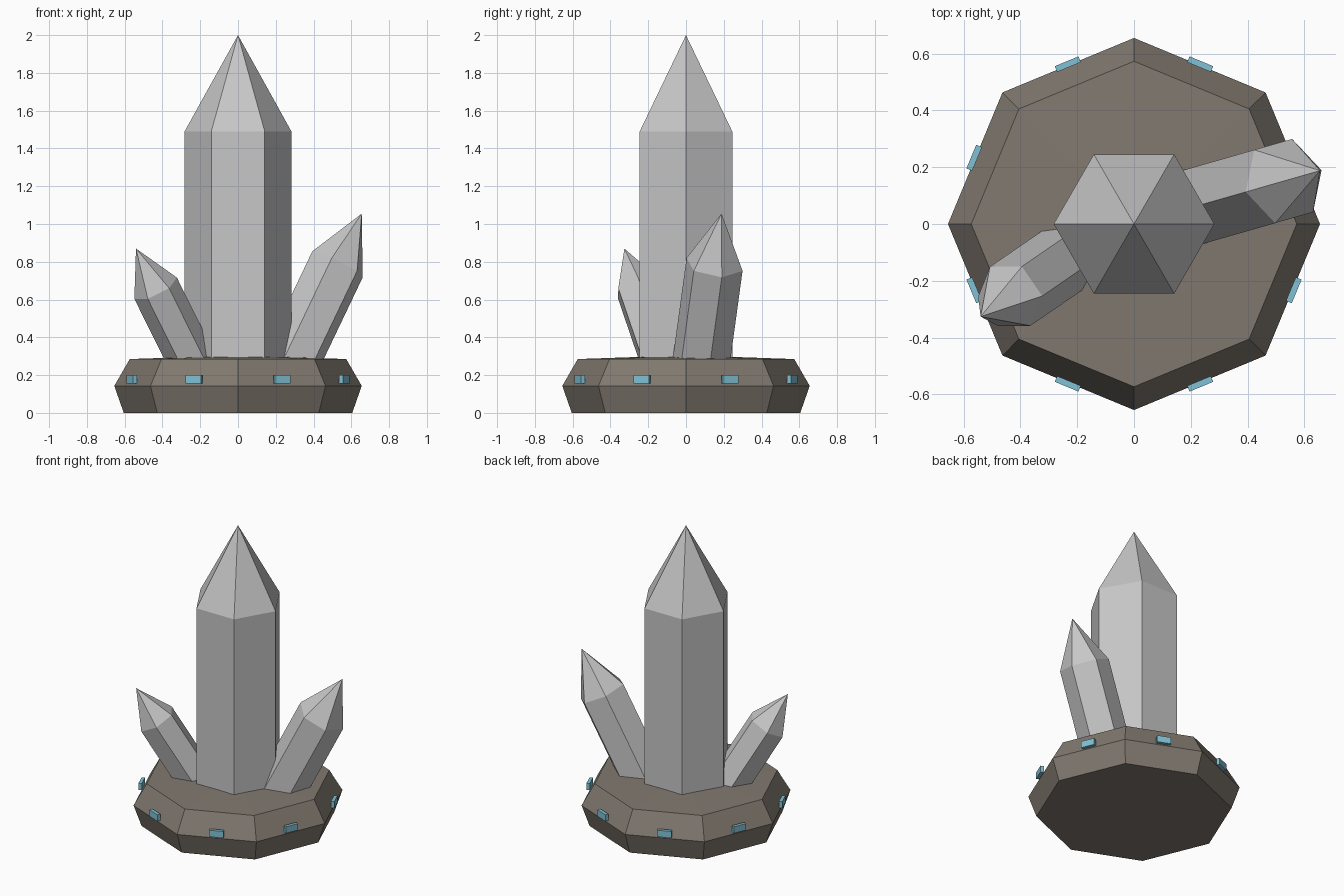
import bpy, bmesh
from math import radians, sin, cos, pi
from mathutils import Matrix, Vector

cube = bpy.data.objects.get("Cube")
if cube:
    bpy.data.objects.remove(cube, do_unlink=True)


def material(name, rgb):
    mat = bpy.data.materials.new(name)
    mat.use_nodes = True
    color = (*rgb, 1)
    mat.diffuse_color = color
    mat.node_tree.nodes["Principled BSDF"].inputs["Base Color"].default_value = color
    return mat


STONE = material("brown_stone", (0.22, 0.19, 0.16))
CRYSTAL = material("grey_crystal", (0.57, 0.57, 0.57))
BLUE = material("blue_plate", (0.22, 0.53, 0.66))


def lathe(name, profile, sides, mat, spin=0):
    """Faceted solid from (radius, height) rings; a zero radius makes a point."""
    bm = bmesh.new()
    rings = []
    for r, z in profile:
        if r == 0:
            rings.append([bm.verts.new((0, 0, z))])
        else:
            angles = [spin + 2 * pi * i / sides for i in range(sides)]
            rings.append([bm.verts.new((r * cos(a), r * sin(a), z)) for a in angles])
    bm.faces.new(rings[0][::-1])
    for low, high in zip(rings, rings[1:]):
        for i in range(sides):
            j = (i + 1) % sides
            if len(high) == 1:
                bm.faces.new((low[i], low[j], high[0]))
            else:
                bm.faces.new((low[i], low[j], high[j], high[i]))
    return finish(name, bm, mat)


def finish(name, bm, mat):
    mesh = bpy.data.meshes.new(name)
    bm.to_mesh(mesh)
    bm.free()
    mesh.materials.append(mat)
    obj = bpy.data.objects.new(name, mesh)
    bpy.context.collection.objects.link(obj)
    return obj


def crystal(name, tip, radius, length, point, tilt=0, heading=0, spin=0):
    """Six-sided crystal placed by its tip and leaning toward the heading."""
    profile = [(radius, -length), (radius, -point), (0, 0)]
    obj = lathe(name, profile, 6, CRYSTAL, radians(spin))
    turn = Matrix.Rotation(radians(heading), 4, "Z") @ Matrix.Rotation(radians(tilt), 4, "Y")
    obj.matrix_world = Matrix.Translation(Vector(tip)) @ turn


# Octagonal stone base with a slightly raised top
lathe("stone_base", [(0.605, 0), (0.655, 0.143), (0.573, 0.285), (0, 0.305)], 8, STONE)

# Crystals
crystal("main_crystal", (0, 0, 2), 0.283, 1.8, 0.51)
crystal("left_crystal", (0.655, 0.188, 1.055), 0.155, 0.94, 0.3, 26.4, 16)
crystal("right_crystal", (-0.54, -0.326, 0.87), 0.126, 0.76, 0.245, 31, 214.5, 30)

# Small blue plates around the base
for i in range(8):
    bm = bmesh.new()
    bmesh.ops.create_cube(bm, size=1)
    bmesh.ops.scale(bm, vec=(0.022, 0.09, 0.045), verts=bm.verts)
    bmesh.ops.translate(bm, vec=(0.609, 0, 0.177), verts=bm.verts)
    plate = finish(f"base_plate_{i + 1}", bm, BLUE)
    plate.rotation_euler.z = radians(22.5 + 45 * i)
